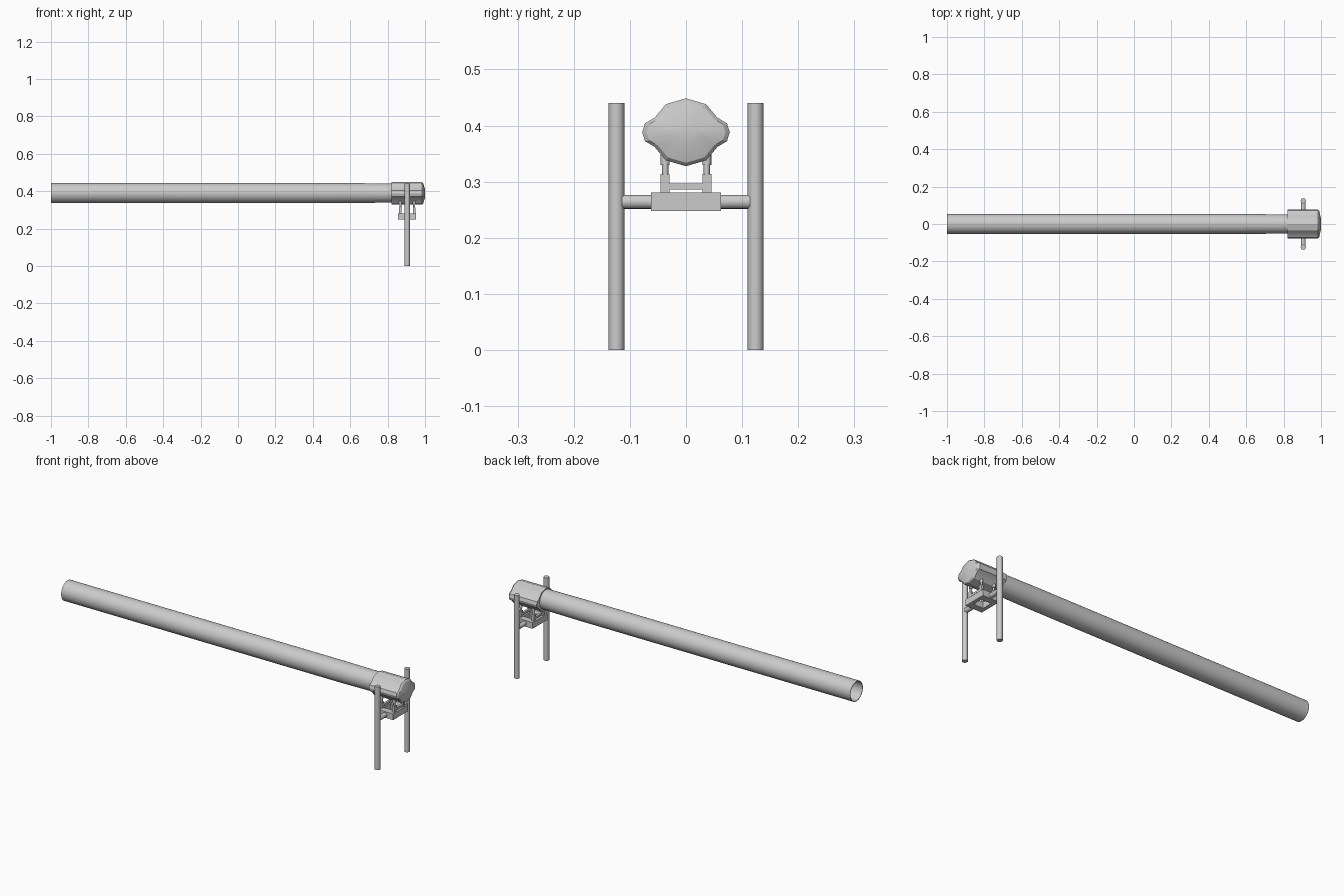
import bpy
import bmesh
import math
from mathutils import Matrix, Vector

cube = bpy.data.objects.get("Cube")
if cube:
    bpy.data.objects.remove(cube, do_unlink=True)

steel = bpy.data.materials.new("grey_steel")
steel.use_nodes = True
steel.diffuse_color = (0.6, 0.6, 0.6, 1)
steel.node_tree.nodes["Principled BSDF"].inputs["Base Color"].default_value = (0.6, 0.6, 0.6, 1)


def finish(name, bm, angle=35):
    bmesh.ops.recalc_face_normals(bm, faces=bm.faces)
    mesh = bpy.data.meshes.new(name)
    bm.to_mesh(mesh)
    bm.free()
    obj = bpy.data.objects.new(name, mesh)
    bpy.context.collection.objects.link(obj)
    mesh.materials.append(steel)
    bpy.ops.object.select_all(action="DESELECT")
    obj.select_set(True)
    bpy.context.view_layer.objects.active = obj
    bpy.ops.object.shade_smooth_by_angle(angle=math.radians(angle))
    return obj


def rod(name, start, end, radius, sides=16):
    a, b = Vector(start), Vector(end)
    axis = b - a
    turn = axis.to_track_quat("Z", "Y").to_matrix().to_4x4()
    bm = bmesh.new()
    bmesh.ops.create_cone(bm, cap_ends=True, segments=sides, radius1=radius, radius2=radius,
                          depth=axis.length, matrix=Matrix.Translation((a + b) / 2) @ turn)
    return finish(name, bm)


def box(name, low, high):
    a, b = Vector(low), Vector(high)
    bm = bmesh.new()
    bmesh.ops.create_cube(bm, size=1, matrix=Matrix.Translation((a + b) / 2) @ Matrix.Diagonal((*(b - a), 1)))
    return finish(name, bm)


def loft(name, rings, cap_start, cap_end, angle=35):
    bm = bmesh.new()
    loops = [[bm.verts.new(p) for p in ring] for ring in rings]
    count = len(loops[0])
    for r, s in zip(loops, loops[1:]):
        for i in range(count):
            j = (i + 1) % count
            bm.faces.new((r[i], r[j], s[j], s[i]))
    if cap_start:
        bm.faces.new(loops[0])
    if cap_end:
        bm.faces.new(loops[-1])
    return finish(name, bm, angle)


# Long hollow barrel, open at the far end and slightly narrower near the housing
def circle(x, radius, sides=32):
    return [(x, radius * math.cos(math.tau * i / sides), 0.39 + radius * math.sin(math.tau * i / sides))
            for i in range(sides)]


loft("barrel", [circle(0.82, 0.050), circle(-1, 0.050), circle(-1, 0.053),
                circle(0.6, 0.053), circle(0.84, 0.051)], False, False)

# Faceted end housing with a chamfered, shallow domed nose
quarter = [(0.078, 0), (0.073, 0.016), (0.056, 0.026), (0.036, 0.05)]
half = quarter + [(0, 0.0605)] + [(-y, z) for y, z in reversed(quarter)]
outline = half + [(y, -z) for y, z in reversed(half[1:-1])]


def section(x, scale):
    return [(x, y * scale, 0.388 + z * scale) for y, z in outline]


loft("housing", [section(0.822, 1), section(0.983, 1), section(0.99, 0.9), section(1, 0.35)], True, True, 25)

# Upright poles and the short arms that carry the cradle
for side, y in (("right", -1), ("left", 1)):
    rod(side + "_pole", (0.905, y * 0.124, 0), (0.905, y * 0.124, 0.44), 0.014)
    rod(side + "_arm", (0.905, y * 0.058, 0.264), (0.905, y * 0.114, 0.264), 0.0125)

# Open rectangular cradle frame
for side, y in (("right", -1), ("left", 1)):
    inner, outer = sorted((y * 0.028, y * 0.062))
    box(side + "_cradle_rail", (0.856, inner, 0.248), (0.953, outer, 0.281))
for end, x in (("rear", 0.856), ("front", 0.933)):
    box(end + "_cradle_beam", (x, -0.03, 0.248), (x + 0.02, 0.03, 0.281))

# Four clamp posts with a tie bar across each pair
for end, x in (("rear", 0.868), ("front", 0.942)):
    for side, y in (("right", -0.037), ("left", 0.037)):
        name = end + "_" + side
        box(name + "_post_base", (x - 0.007, y - 0.008, 0.28), (x + 0.007, y + 0.008, 0.314))
        rod(name + "_post_pin", (x, y, 0.312), (x, y, 0.332), 0.0055, 12)
        rod(name + "_post_head", (x, y, 0.33), (x, y, 0.37), 0.008, 12)
    box(end + "_tie_bar", (x - 0.006, -0.03, 0.286), (x + 0.006, 0.03, 0.297))
